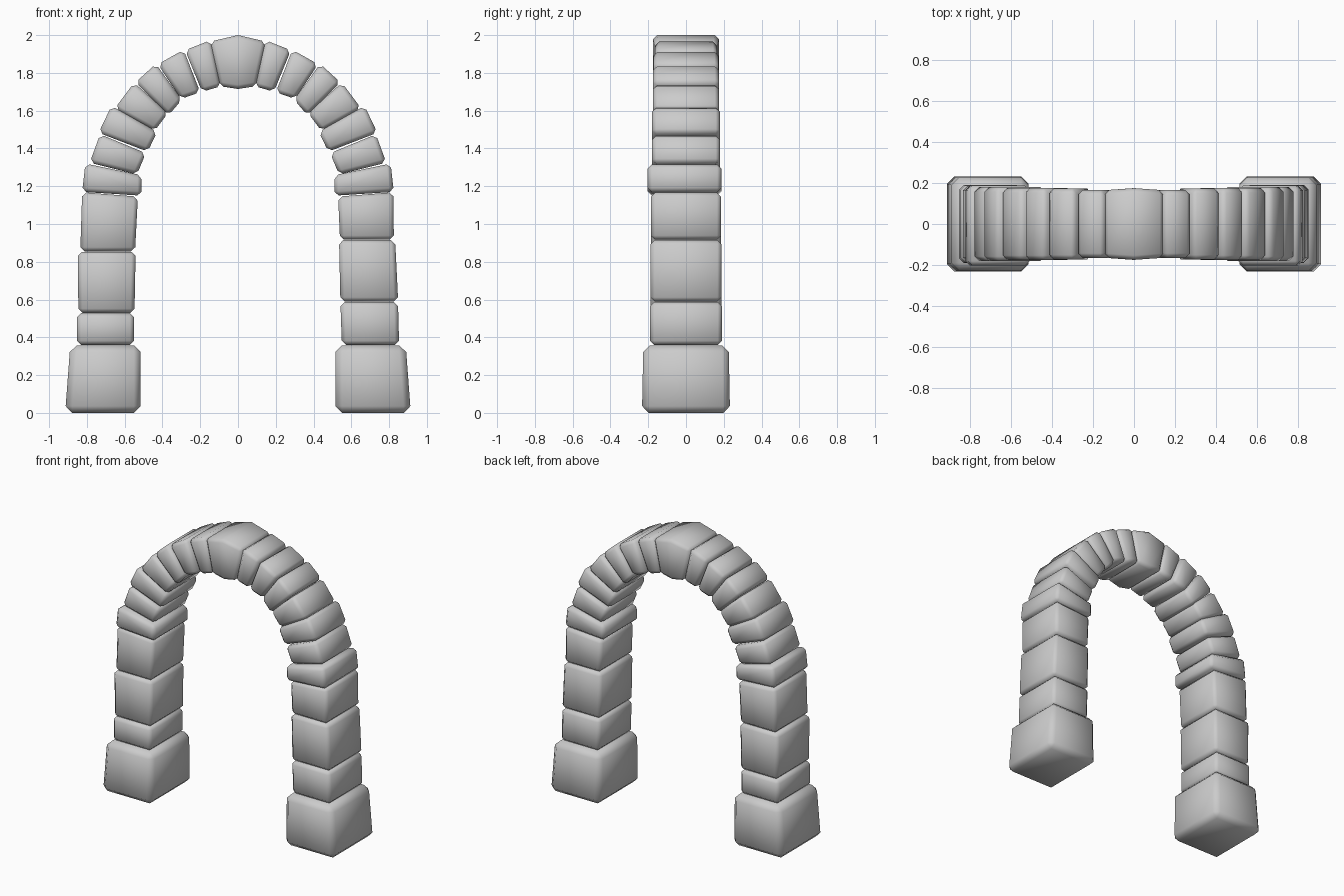
import bpy, bmesh

if "Cube" in bpy.data.objects:
    bpy.data.objects.remove(bpy.data.objects["Cube"])


def stone(name, profile, depth, bevel=0.022, bulge=0.0, y_shift=0.0, flare=0.0):
    """Chamfered block: an xz profile extruded along y, softly shaded."""
    bm = bmesh.new()
    n = len(profile)
    rings = []
    for side in (-1, 1):
        ring = []
        for x, z in profile:
            d = depth + (bulge if x == 0 else 0) + (flare if z < 0.1 else 0)
            ring.append(bm.verts.new((x, side * d + y_shift, z)))
        rings.append(ring)
    a, b = rings
    for i in range(n):
        j = (i + 1) % n
        bm.faces.new((a[i], a[j], b[j], b[i]))
    bm.faces.new(a)
    bm.faces.new(b)
    if n == 6:  # crease the keystone faces down the middle
        for r in rings:
            bmesh.ops.connect_verts(bm, verts=[r[1], r[4]])
    bmesh.ops.recalc_face_normals(bm, faces=bm.faces)
    edges = [e for e in bm.edges if e.calc_face_angle(0) > 0.7]
    bmesh.ops.bevel(bm, geom=edges, offset=bevel, segments=1, profile=0.5,
                    affect='EDGES', clamp_overlap=True)
    mesh = bpy.data.meshes.new(name)
    bm.to_mesh(mesh)
    bm.free()
    for p in mesh.polygons:
        p.use_smooth = True
    ob = bpy.data.objects.new(name, mesh)
    bpy.context.collection.objects.link(ob)
    return ob


def mirrored(profile, s):
    return [(s * x, z) for x, z in profile]


# pillar footings and curved voussoirs, given for the right side
footing = [(0.515, 0), (0.915, 0), (0.888, 0.358), (0.515, 0.358)]
voussoirs = [  # inner-low, outer-low, outer-high, inner-high, half depth
    ([(0.51, 1.15), (0.825, 1.17), (0.808, 1.32), (0.51, 1.258)], 0.195),
    ([(0.535, 1.262), (0.785, 1.325), (0.73, 1.475), (0.488, 1.375)], 0.18),
    ([(0.478, 1.383), (0.738, 1.483), (0.67, 1.625), (0.428, 1.488)], 0.18),
    ([(0.442, 1.492), (0.652, 1.612), (0.55, 1.748), (0.37, 1.588)], 0.175),
    ([(0.368, 1.575), (0.542, 1.75), (0.435, 1.848), (0.297, 1.658)], 0.175),
    ([(0.302, 1.662), (0.424, 1.846), (0.288, 1.922), (0.2, 1.698)], 0.173),
    ([(0.19, 1.7), (0.28, 1.92), (0.145, 1.973), (0.088, 1.73)], 0.165),
]
for side, s in (("left", -1), ("right", 1)):
    stone(f"footing_{side}", mirrored(footing, s), 0.226, bevel=0.036, flare=0.007)
    for i, (prof, d) in enumerate(voussoirs):
        shift = -0.008 if i == 0 else 0
        stone(f"arch_stone_{side}_{i + 1}", mirrored(prof, s), d, y_shift=shift)

# pillar stones differ in height on each side
left_pillar = [
    [(-0.853, 0.36), (-0.55, 0.36), (-0.55, 0.528), (-0.853, 0.528)],
    [(-0.845, 0.53), (-0.548, 0.53), (-0.542, 0.853), (-0.848, 0.853)],
    [(-0.835, 0.855), (-0.545, 0.855), (-0.53, 1.145), (-0.825, 1.168)],
]
right_pillar = [
    [(0.55, 0.36), (0.853, 0.36), (0.847, 0.587), (0.542, 0.587)],
    [(0.542, 0.59), (0.848, 0.59), (0.832, 0.914), (0.535, 0.914)],
    [(0.54, 0.917), (0.825, 0.917), (0.823, 1.168), (0.53, 1.145)],
]
for side, blocks in (("left", left_pillar), ("right", right_pillar)):
    for i, prof in enumerate(blocks):
        stone(f"pillar_stone_{side}_{i + 1}", prof, 0.19 - 0.002 * i)

# keystone with a peaked crown and bowed faces
key = [(-0.147, 1.966), (0, 2.0), (0.147, 1.966),
       (0.098, 1.73), (0, 1.715), (-0.098, 1.73)]
stone("keystone", key, 0.165, bulge=0.01)
